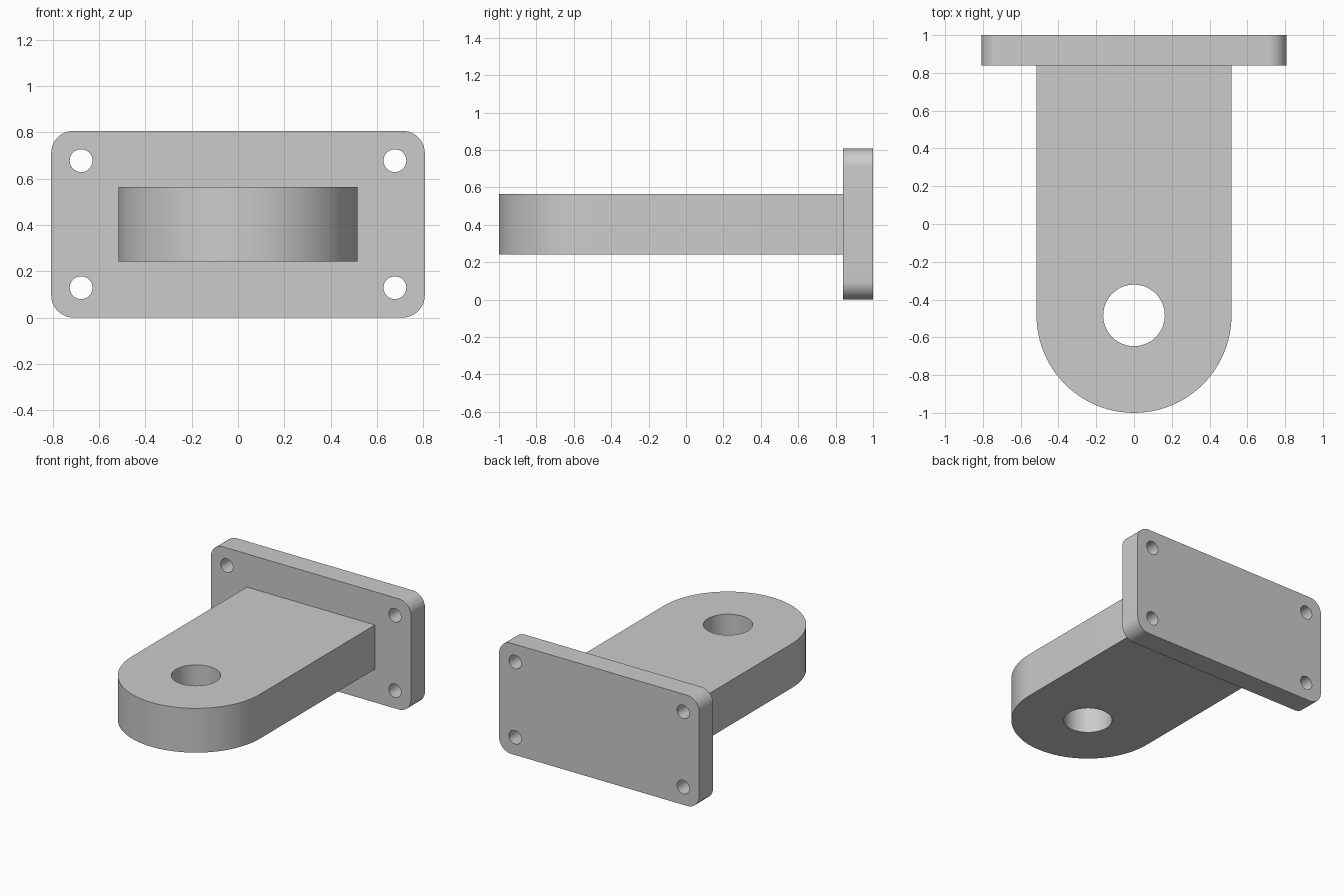
import bpy
import bmesh
from math import cos, sin, pi, radians
from mathutils import Matrix, Vector

cube = bpy.data.objects.get("Cube")
if cube:
    bpy.data.objects.remove(cube, do_unlink=True)

UNIT = 1 / 31            # bracket is 62 units long, scaled to 2
MID_Z = 12.5 * UNIT      # centre height of plate and arm

grey = bpy.data.materials.new("plain_grey")
grey.use_nodes = True
colour = (0.6, 0.6, 0.6, 1)
grey.diffuse_color = colour
grey.node_tree.nodes["Principled BSDF"].inputs["Base Color"].default_value = colour


def arc(cx, cy, r, start, end, steps):
    """Points along a circular arc, angles in degrees."""
    angles = [radians(start + (end - start) * i / steps) for i in range(steps + 1)]
    return [(cx + r * cos(a), cy + r * sin(a)) for a in angles]


def prism(name, outline, depth, matrix):
    """Extrude a flat outline along its local z and place it."""
    bm = bmesh.new()
    face = bm.faces.new([bm.verts.new((x, y, 0)) for x, y in outline])
    ext = bmesh.ops.extrude_face_region(bm, geom=[face])
    top = [g for g in ext["geom"] if isinstance(g, bmesh.types.BMVert)]
    bmesh.ops.translate(bm, verts=top, vec=(0, 0, depth))
    bm.transform(matrix)
    bmesh.ops.recalc_face_normals(bm, faces=bm.faces)
    mesh = bpy.data.meshes.new(name)
    bm.to_mesh(mesh)
    bm.free()
    obj = bpy.data.objects.new(name, mesh)
    mesh.materials.append(grey)
    bpy.context.collection.objects.link(obj)
    return obj


def drill(target, name, r, start, direction, depth, steps=64):
    """Cut a round hole from a start point along a direction."""
    turn = Vector(direction).to_track_quat("Z", "Y").to_matrix().to_4x4()
    cutter = prism(name, arc(0, 0, r, 0, 360, steps)[:-1], depth,
                   Matrix.Translation(start) @ turn)
    cutter.hide_render = True
    cutter.hide_viewport = True
    mod = target.modifiers.new(name, "BOOLEAN")
    mod.operation = "DIFFERENCE"
    mod.solver = "EXACT"
    mod.object = cutter


def finish(obj):
    """Bake the cuts, remove the cutters and smooth the round walls."""
    bpy.ops.object.select_all(action="DESELECT")
    obj.select_set(True)
    bpy.context.view_layer.objects.active = obj
    cutters = [m.object for m in obj.modifiers]
    for mod in list(obj.modifiers):
        bpy.ops.object.modifier_apply(modifier=mod.name)
    for cutter in cutters:
        bpy.data.objects.remove(cutter, do_unlink=True)
    bpy.ops.object.shade_smooth_by_angle(angle=radians(30))


# Mounting plate: rounded rectangle standing at the back
half_w, half_h, corner = 25 * UNIT, 12.5 * UNIT, 3 * UNIT
plate_thick = 5 * UNIT
outline = []
for i, (sx, sy) in enumerate([(1, 1), (-1, 1), (-1, -1), (1, -1)]):
    outline += arc(sx * (half_w - corner), sy * (half_h - corner), corner,
                   i * 90, i * 90 + 90, 12)
plate = prism("mounting_plate", outline, plate_thick,
              Matrix.Translation((0, 1, MID_Z)) @ Matrix.Rotation(pi / 2, 4, "X"))

# Four screw holes near the plate corners
for sx in (-1, 1):
    for sz in (-1, 1):
        drill(plate, "screw_hole", 1.53 * UNIT,
              (sx * 21 * UNIT, 0.7, MID_Z + sz * 8.5 * UNIT), (0, 1, 0), 0.5, 32)
finish(plate)

# Arm: flat bar with a half-round front end
arm_r, arm_thick = 16 * UNIT, 10 * UNIT
pivot_y = -1 + arm_r
arm_bottom = MID_Z - arm_thick / 2
arm_back = 1 - plate_thick
outline = arc(0, pivot_y, arm_r, 180, 360, 48) + [(arm_r, arm_back), (-arm_r, arm_back)]
arm = prism("arm", outline, arm_thick, Matrix.Translation((0, 0, arm_bottom)))

# Through hole, and a wide round pocket from below
drill(arm, "through_hole", 5.05 * UNIT, (0, pivot_y, -0.2), (0, 0, 1), 1.2)
drill(arm, "bearing_pocket", 11 * UNIT, (0, pivot_y, -0.2), (0, 0, 1),
      arm_bottom + 7 * UNIT + 0.2)
finish(arm)
